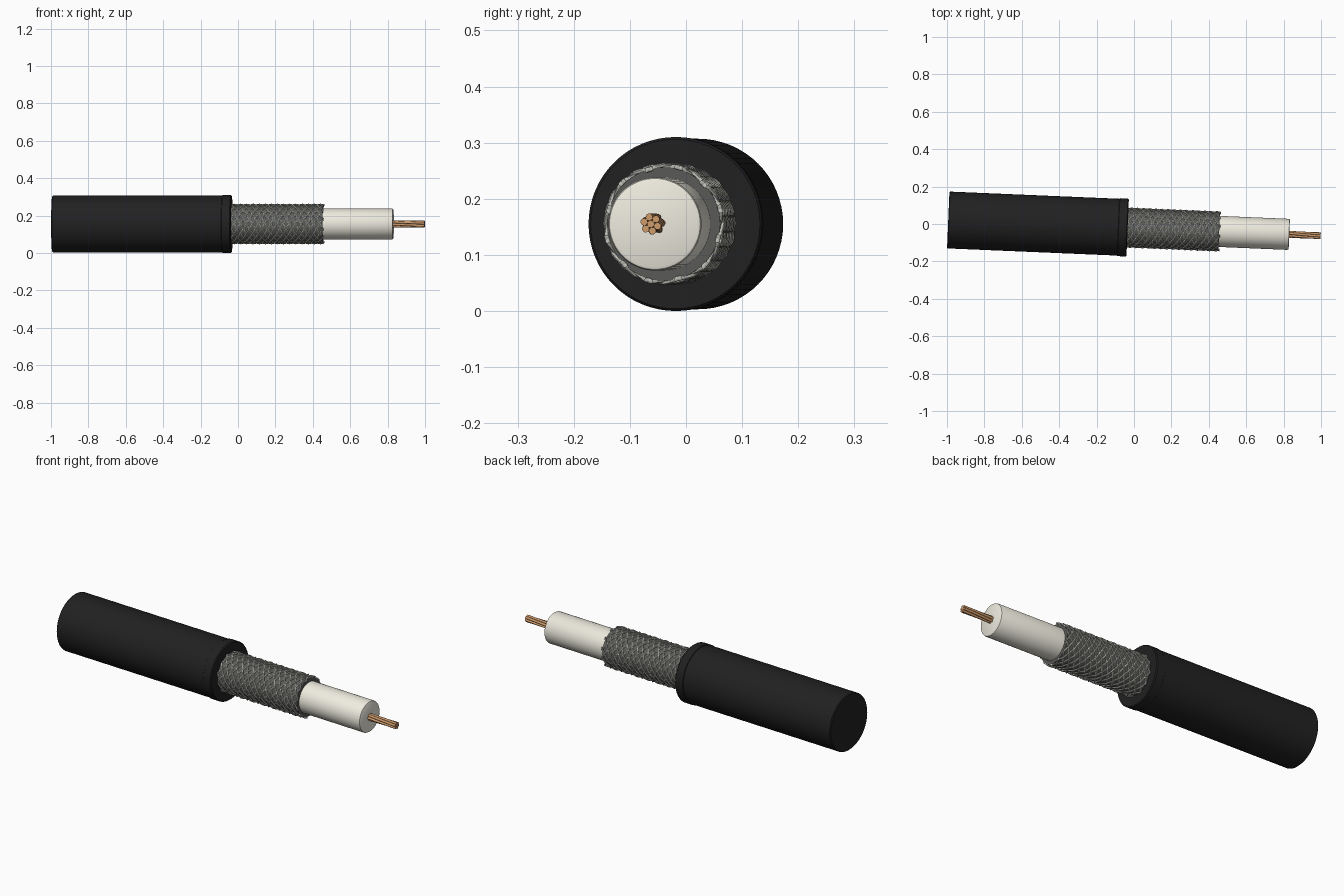
import bpy, bmesh, math
from mathutils import Matrix, Vector

if "Cube" in bpy.data.objects:
    bpy.data.objects.remove(bpy.data.objects["Cube"])

# Cable axis: slightly turned about z, lying on the ground
PLACE = Matrix.Translation((0, -0.0205, 0.155)) @ Matrix.Rotation(math.radians(-2.42), 4, 'Z')


def material(name, rgb):
    m = bpy.data.materials.new(name)
    m.diffuse_color = (*rgb, 1)
    m.use_nodes = True
    m.node_tree.nodes["Principled BSDF"].inputs["Base Color"].default_value = m.diffuse_color
    return m


BLACK = material("black_rubber", (0.015, 0.015, 0.016))
STEEL = material("braid_metal", (0.50, 0.50, 0.46))
DARK = material("braid_shadow", (0.10, 0.10, 0.095))
CREAM = material("cream_plastic", (0.86, 0.84, 0.74))
COPPER = material("copper", (0.62, 0.33, 0.15))


def finish(bm, name, mat, angle=30):
    bmesh.ops.recalc_face_normals(bm, faces=bm.faces)
    me = bpy.data.meshes.new(name)
    bm.to_mesh(me)
    bm.free()
    me.materials.append(mat)
    ob = bpy.data.objects.new(name, me)
    bpy.context.collection.objects.link(ob)
    ob.matrix_world = PLACE
    bpy.ops.object.select_all(action='DESELECT')
    ob.select_set(True)
    bpy.context.view_layer.objects.active = ob
    bpy.ops.object.shade_smooth_by_angle(angle=math.radians(angle))
    return ob


def skin(bm, rings):
    """Join rings of vertices into a closed capped tube."""
    n = len(rings[0])
    for a, b in zip(rings, rings[1:]):
        for i in range(n):
            j = (i + 1) % n
            bm.faces.new((a[i], a[j], b[j], b[i]))
    bm.faces.new(rings[0])
    bm.faces.new(rings[-1])


def lathe(name, profile, mat, n=64):
    """Turn (x, radius) points about the cable axis."""
    bm = bmesh.new()
    rings = [[bm.verts.new((x, r * math.cos(2 * math.pi * i / n), r * math.sin(2 * math.pi * i / n)))
              for i in range(n)] for x, r in profile]
    skin(bm, rings)
    return finish(bm, name, mat)


def helix(bm, x0, x1, phase, turns, radius_at, thick, steps, sides=6):
    """Add one helical wire running along the cable axis."""
    def point(t):
        a = phase + turns * 2 * math.pi * t
        r = radius_at(t, a)
        return Vector((x0 + (x1 - x0) * t, r * math.cos(a), r * math.sin(a)))
    rings = []
    for k in range(steps + 1):
        t = k / steps
        p = point(t)
        tan = (point(t + 1e-3) - point(t - 1e-3)).normalized()
        out = Vector((0, p.y, p.z))
        out = out.normalized() if out.length > 1e-6 else Vector((0, 0, 1))
        side = tan.cross(out).normalized()
        out = side.cross(tan)
        ring = []
        for i in range(sides):
            c = 2 * math.pi * i / sides
            q = p + thick * (math.cos(c) * out + math.sin(c) * side)
            if k in (0, steps):
                # square cut at the wire ends
                q.x = p.x
            ring.append(bm.verts.new(q))
        rings.append(ring)
    skin(bm, rings)


# Outer jacket and its cut-end collar
lathe("outer_jacket", [(-0.994, 0.148), (-0.990, 0.152), (-0.05, 0.152)], BLACK)
lathe("jacket_collar", [(-0.086, 0.150), (-0.082, 0.155), (-0.039, 0.155), (-0.034, 0.151)], BLACK)

# Shield sleeve beneath the braid
lathe("shield_sleeve", [(-0.06, 0.101), (0.456, 0.101)], DARK)

# Woven braid: two opposed sets of wires passing over and under each other
COUNT, TURNS = 12, 1.3
for name, sign in (("braid_right_hand", 1), ("braid_left_hand", -1)):
    bm = bmesh.new()
    for i in range(COUNT):
        def weave(t, a, i=i, sign=sign):
            return 0.1025 + 0.0022 * sign * math.cos(COUNT * 2 * math.pi * TURNS * t + i * math.pi)
        helix(bm, -0.05, 0.461, 2 * math.pi * i / COUNT, sign * TURNS, weave, 0.0042, 80)
    finish(bm, name, STEEL, 50)

# Inner insulator with chamfered end
lathe("inner_insulator", [(0.40, 0.083), (0.824, 0.083), (0.829, 0.081), (0.831, 0.077)], CREAM)

# Stranded conductor: one core strand with six twisted around it
bm = bmesh.new()
helix(bm, 0.80, 0.999, 0, 0, lambda t, a: 0.0, 0.0064, 2, 12)
for i in range(6):
    helix(bm, 0.80, 0.999, math.pi * i / 3, 0.12, lambda t, a: 0.0126, 0.0064, 16, 12)
finish(bm, "conductor_strands", COPPER, 40)
